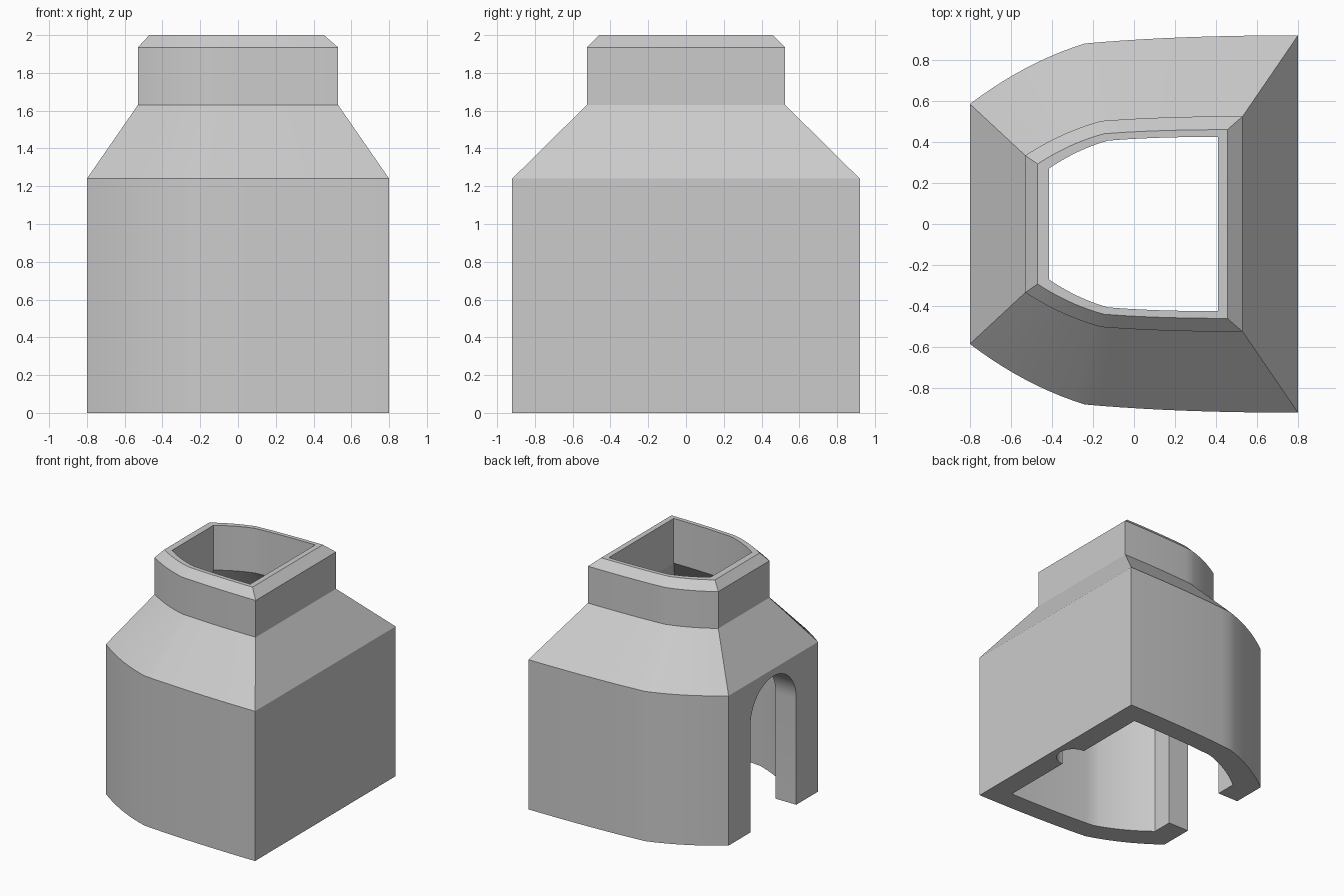
import bpy, bmesh, math
from mathutils import Vector

if "Cube" in bpy.data.objects:
    bpy.data.objects.remove(bpy.data.objects["Cube"])

grey = bpy.data.materials.new("plain grey")
grey.use_nodes = True
GREY = (0.6, 0.6, 0.6, 1)
grey.diffuse_color = GREY
grey.node_tree.nodes["Principled BSDF"].inputs["Base Color"].default_value = GREY


def bezier(a, b, c, steps):
    a, b, c = Vector(a), Vector(b), Vector(c)
    ts = [i / steps for i in range(steps + 1)]
    return [a * (1 - t) ** 2 + b * 2 * t * (1 - t) + c * t * t for t in ts]


def make_object(name, bm):
    bmesh.ops.recalc_face_normals(bm, faces=bm.faces)
    mesh = bpy.data.meshes.new(name)
    bm.to_mesh(mesh)
    bm.free()
    mesh.materials.append(grey)
    ob = bpy.data.objects.new(name, mesh)
    bpy.context.collection.objects.link(ob)
    return ob


def prism(name, points, offset):
    bm = bmesh.new()
    face = bm.faces.new([bm.verts.new(p) for p in points])
    moved = bmesh.ops.extrude_face_region(bm, geom=[face])["geom"]
    verts = [g for g in moved if isinstance(g, bmesh.types.BMVert)]
    bmesh.ops.translate(bm, verts=verts, vec=offset)
    return make_object(name, bm)


# Plan outline: two flat ends joined by mirrored bowed sides
side = bezier((-0.8, 0.585), (-0.53, 0.79), (-0.24, 0.88), 10)
side += bezier((-0.24, 0.88), (0.2, 0.92), (0.8, 0.92), 10)[1:]
outline = side + [Vector((p.x, -p.y)) for p in reversed(side)]

# Rings of the hollow shell: left x, right x, y scale, height
rings = [
    (-0.8, 0.8, 1, 0),
    (-0.8, 0.8, 1, 1.24),
    (-0.53, 0.53, 0.571, 1.63),
    (-0.53, 0.53, 0.571, 1.935),
    (-0.47, 0.455, 0.5, 2),
    (-0.415, 0.41, 0.462, 2),
    (-0.415, 0.41, 0.462, 1.63),
    (-0.61, 0.62, 0.808, 1.24),
    (-0.61, 0.62, 0.808, 0),
]
bm = bmesh.new()
loops = []
for left, right, sy, z in rings:
    loops.append([bm.verts.new((left + (p.x + 0.8) / 1.6 * (right - left), p.y * sy, z))
                  for p in outline])
n = len(outline)
for k, low in enumerate(loops):
    high = loops[(k + 1) % len(loops)]
    for i in range(n):
        j = (i + 1) % n
        bm.faces.new((low[i], low[j], high[j], high[i]))
shell = make_object("hollow_housing", bm)

# Arched doorway through the narrow end
R, SPRING = 0.3, 0.88
arch = [(-1, -R, -0.1), (-1, R, -0.1)]
arch += [(-1, R * math.cos(math.pi * i / 24), SPRING + R * math.sin(math.pi * i / 24))
         for i in range(25)]
doorway = prism("doorway_cutter", arch, (0.7, 0, 0))

# Half-round groove up the inside of the wide end
groove_pts = [(0.62 + 0.13 * math.cos(math.tau * i / 32), 0.13 * math.sin(math.tau * i / 32), -0.1)
              for i in range(32)]
groove = prism("groove_cutter", groove_pts, (0, 0, 1.2))

bpy.context.view_layer.objects.active = shell
for cutter in (doorway, groove):
    mod = shell.modifiers.new(cutter.name, "BOOLEAN")
    mod.operation = "DIFFERENCE"
    mod.solver = "EXACT"
    mod.object = cutter
    bpy.ops.object.modifier_apply(modifier=mod.name)
    bpy.data.objects.remove(cutter)

# Smooth bowed sides, crisp edges
bpy.ops.object.select_all(action="DESELECT")
shell.select_set(True)
bpy.ops.object.shade_smooth_by_angle(angle=math.radians(25))
